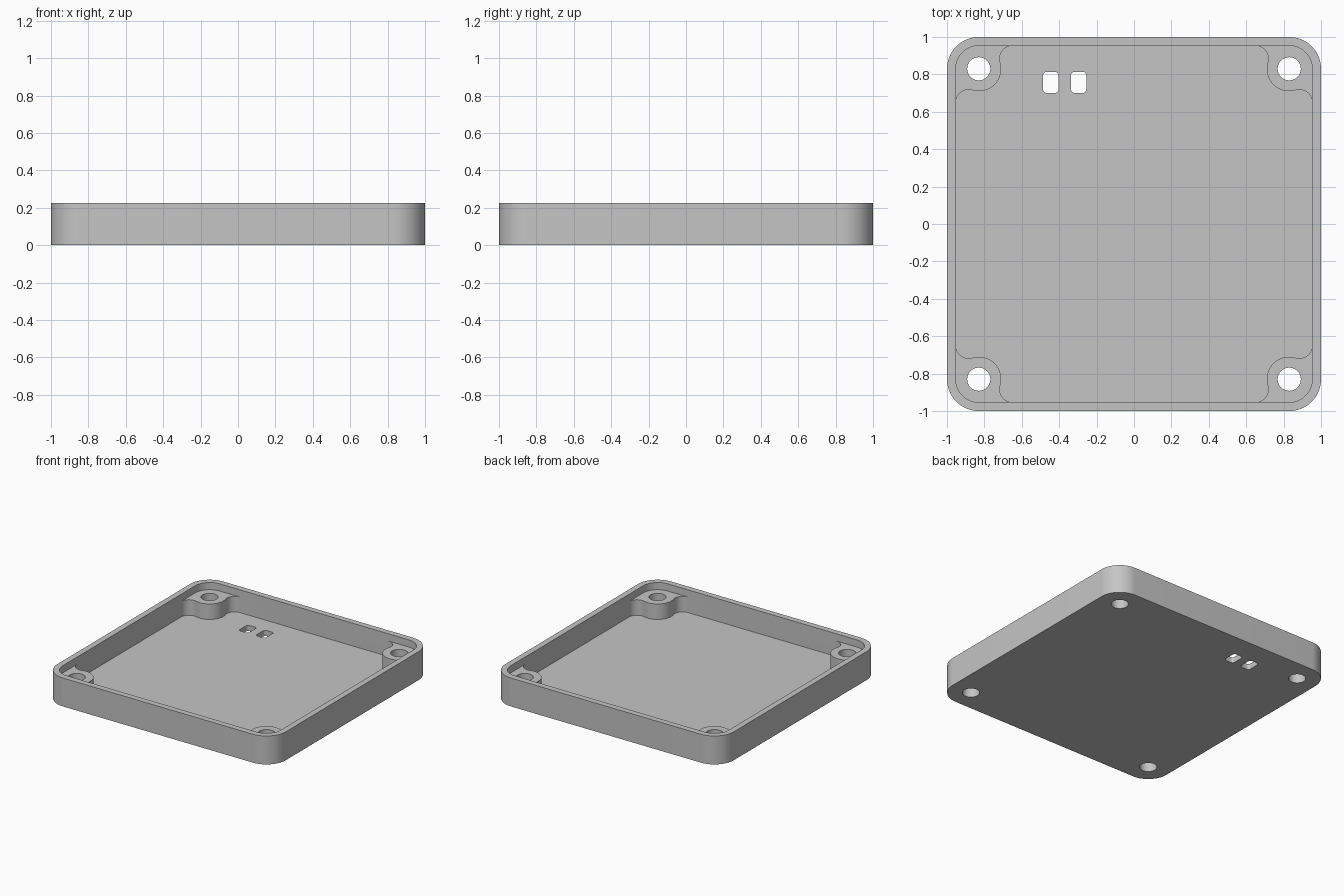
import bpy, bmesh
from math import radians, atan2, degrees, cos, sin
from mathutils import Vector, Matrix

cube = bpy.data.objects.get("Cube")
if cube:
    bpy.data.objects.remove(cube, do_unlink=True)

HEIGHT, BOSS_TOP, FLOOR = 0.225, 0.168, 0.045
CORNER = 0.83                      # centre of corner arcs, bosses and screw holes
OUTER_R, POCKET_R, BOSS_R, HOLE_R = 0.17, 0.123, 0.12, 0.062
WALL = CORNER + POCKET_R           # inner face of the wall
BLEND = 0.65                       # where the boss fillet meets the wall

# Fillet radius that touches both the wall and the boss
run = CORNER - BLEND
FILLET = (run**2 + POCKET_R**2 - BOSS_R**2) / (2 * (POCKET_R + BOSS_R))


def arc(cx, cy, r, start, end, steps):
    angles = [radians(start + (end - start) * i / steps) for i in range(steps + 1)]
    return [Vector((cx + r * cos(a), cy + r * sin(a))) for a in angles]


def turned(points, k):
    spin = Matrix.Rotation(radians(90 * k), 2)
    return [spin @ p for p in points]


def around(corner):
    return [p for k in range(4) for p in turned(corner, k)]


def rounded_slot(cx, cy, hx, hy, r):
    pts = []
    for k, (sx, sy) in enumerate([(1, 1), (-1, 1), (-1, -1), (1, -1)]):
        pts += arc(cx + sx * (hx - r), cy + sy * (hy - r), r, 90 * k, 90 * k + 90, 5)
    return pts


# Outlines of one corner, repeated around the square
outer = around(arc(CORNER, CORNER, OUTER_R, 0, 90, 20))
pocket_corner = [Vector((WALL, BLEND)), *arc(CORNER, CORNER, POCKET_R, 0, 90, 20),
                 Vector((BLEND, WALL))]
lean = degrees(atan2(run, CORNER - (WALL - FILLET)))
cavity_corner = (arc(WALL - FILLET, BLEND, FILLET, 0, lean, 12)
                 + arc(CORNER, CORNER, BOSS_R, lean - 180, -90 - lean, 20)[1:-1]
                 + arc(BLEND, WALL - FILLET, FILLET, 90 - lean, 90, 12))
pocket, cavity = around(pocket_corner), around(cavity_corner)
hole = arc(CORNER, CORNER, HOLE_R, 0, 360, 32)[:-1]
holes = [turned(hole, k) for k in range(4)]
slots = [rounded_slot(x, 0.757, 0.041, 0.057, 0.02) for x in (-0.445, -0.296)]

bm = bmesh.new()


def ring(points, z):
    verts = [bm.verts.new((p.x, p.y, z)) for p in points]
    return [bm.edges.new((verts[i - 1], verts[i])) for i in range(len(verts))]


def cap(loops, z):
    edges = [e for loop in loops for e in ring(loop, z)]
    bmesh.ops.triangle_fill(bm, edges=edges, use_beauty=True, normal=(0, 0, 1))


def side(points, low, high):
    a = [bm.verts.new((p.x, p.y, low)) for p in points]
    b = [bm.verts.new((p.x, p.y, high)) for p in points]
    for i in range(len(points)):
        bm.faces.new((a[i - 1], a[i], b[i], b[i - 1]))


# Level faces: underside, floor, boss tops and rim
cap([outer, *holes, *slots], 0)
cap([cavity, *slots], FLOOR)
boss = pocket_corner + cavity_corner[-2:0:-1]
for k in range(4):
    cap([turned(boss, k), holes[k]], BOSS_TOP)
cap([outer, pocket], HEIGHT)

# Upright faces: shell, pocket, cavity, screw holes and slots
side(outer, 0, HEIGHT)
side(pocket, BOSS_TOP, HEIGHT)
side(cavity, FLOOR, BOSS_TOP)
for h in holes:
    side(h, 0, BOSS_TOP)
for s in slots:
    side(s, 0, FLOOR)

bmesh.ops.remove_doubles(bm, verts=bm.verts, dist=0.0001)
bmesh.ops.recalc_face_normals(bm, faces=bm.faces)

mesh = bpy.data.meshes.new("enclosure_tray")
bm.to_mesh(mesh)
bm.free()
tray = bpy.data.objects.new("enclosure_tray", mesh)
bpy.context.collection.objects.link(tray)

grey = bpy.data.materials.new("light_grey")
grey.use_nodes = True
colour = (0.56, 0.56, 0.56, 1)
grey.diffuse_color = colour
grey.node_tree.nodes["Principled BSDF"].inputs["Base Color"].default_value = colour
mesh.materials.append(grey)

bpy.ops.object.select_all(action="DESELECT")
tray.select_set(True)
bpy.context.view_layer.objects.active = tray
bpy.ops.object.shade_smooth_by_angle(angle=radians(30))
